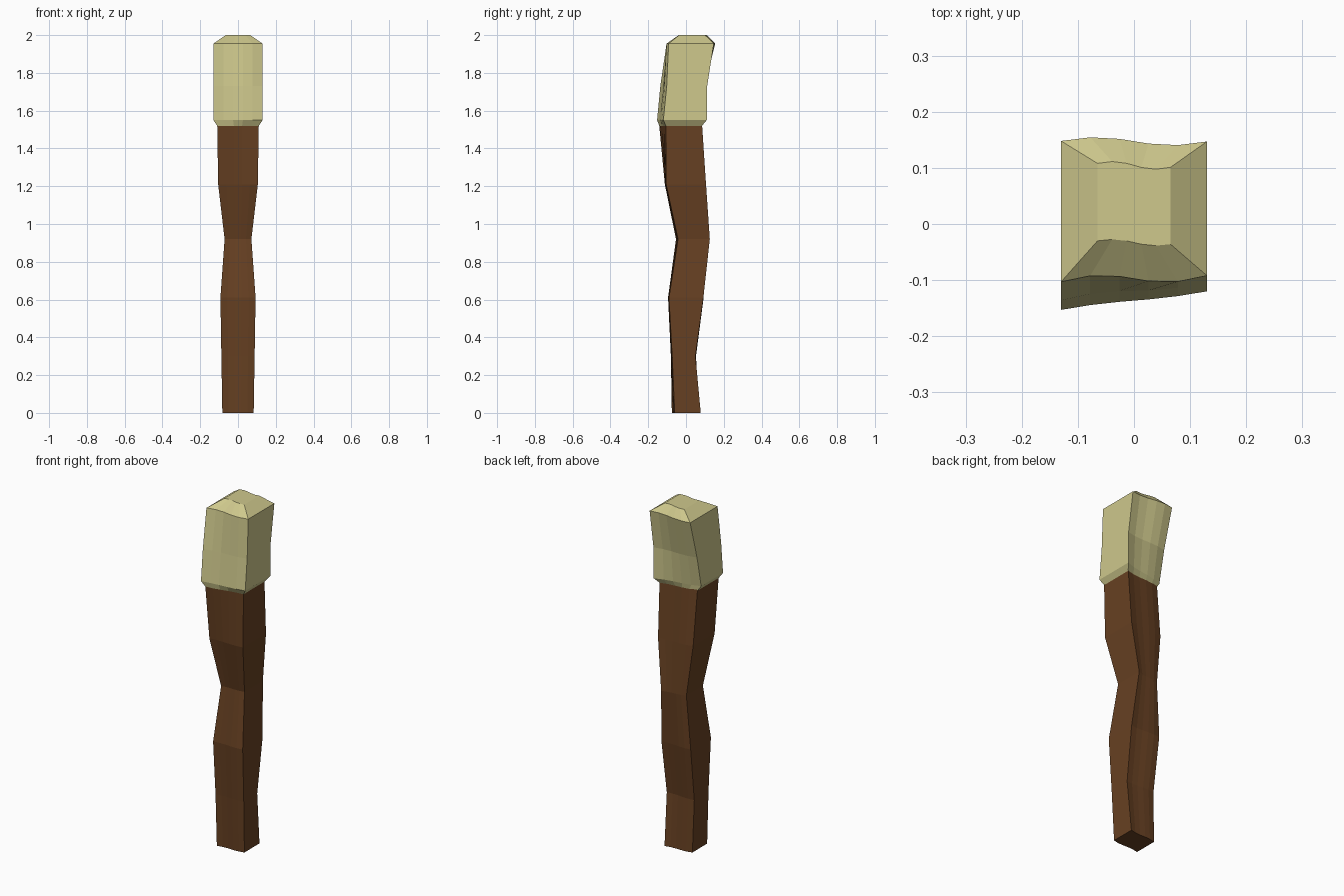
import bpy, bmesh, math

if "Cube" in bpy.data.objects:
    bpy.data.objects.remove(bpy.data.objects["Cube"])


def material(name, rgb):
    m = bpy.data.materials.new(name)
    m.diffuse_color = (*rgb, 1)
    m.use_nodes = True
    m.node_tree.nodes["Principled BSDF"].inputs["Base Color"].default_value = m.diffuse_color
    return m


def lerp(a, b, t):
    return a + (b - a) * t


COLS = 6  # points across the wavy front and back


def carved_post(name, rings, mat):
    """Stack rings: z, half width, front y (left, right), back y (left, right), front wave, back wave."""
    bm = bmesh.new()
    loops = []
    for z, hw, fl, fr, bl, br, wf, wb in rings:
        front, back = [], []
        for i in range(COLS):
            t = i / (COLS - 1)
            x = lerp(-hw, hw, t)
            s = math.sin(2 * math.pi * t)
            front.append(bm.verts.new((x, lerp(fl, fr, t) + wf * s, z)))
            back.append(bm.verts.new((x, lerp(bl, br, t) + wb * s, z)))
        loops.append(front + back[::-1])
    n = 2 * COLS
    for a, b in zip(loops, loops[1:]):
        for i in range(n):
            j = (i + 1) % n
            bm.faces.new((a[i], a[j], b[j], b[i]))
    # end caps as strips between front and back
    for loop in (loops[0], loops[-1]):
        for i in range(COLS - 1):
            bm.faces.new((loop[i], loop[i + 1], loop[n - 2 - i], loop[n - 1 - i]))
    bmesh.ops.recalc_face_normals(bm, faces=bm.faces)
    me = bpy.data.meshes.new(name)
    bm.to_mesh(me)
    bm.free()
    me.materials.append(mat)
    ob = bpy.data.objects.new(name, me)
    bpy.context.collection.objects.link(ob)
    return ob


wood = material("brown wood", (0.135, 0.052, 0.016))
cream = material("pale cream", (0.62, 0.58, 0.265))

# crooked wooden handle
carved_post("handle", [
    (0.00, 0.083, -0.075, -0.060, 0.060, 0.078, 0.004, 0.004),
    (0.30, 0.088, -0.080, -0.073, 0.050, 0.050, 0.003, 0.003),
    (0.61, 0.093, -0.095, -0.090, 0.090, 0.092, 0.003, 0.003),
    (0.92, 0.071, -0.053, -0.042, 0.098, 0.126, 0.003, 0.003),
    (1.21, 0.105, -0.112, -0.105, 0.085, 0.106, 0.003, 0.004),
    (1.525, 0.110, -0.142, -0.107, 0.052, 0.085, -0.003, 0.004),
], wood)

# pale head with flared base and bevelled top
carved_post("head", [
    (1.52, 0.110, -0.142, -0.107, 0.052, 0.085, -0.003, 0.004),
    (1.55, 0.130, -0.153, -0.120, 0.047, 0.110, 0.002, 0.005),
    (1.73, 0.130, -0.136, -0.102, 0.085, 0.112, 0.005, 0.006),
    (1.955, 0.130, -0.103, -0.092, 0.148, 0.147, 0.009, 0.007),
    (2.00, 0.065, -0.030, -0.036, 0.108, 0.101, 0.004, 0.005),
], cream)
